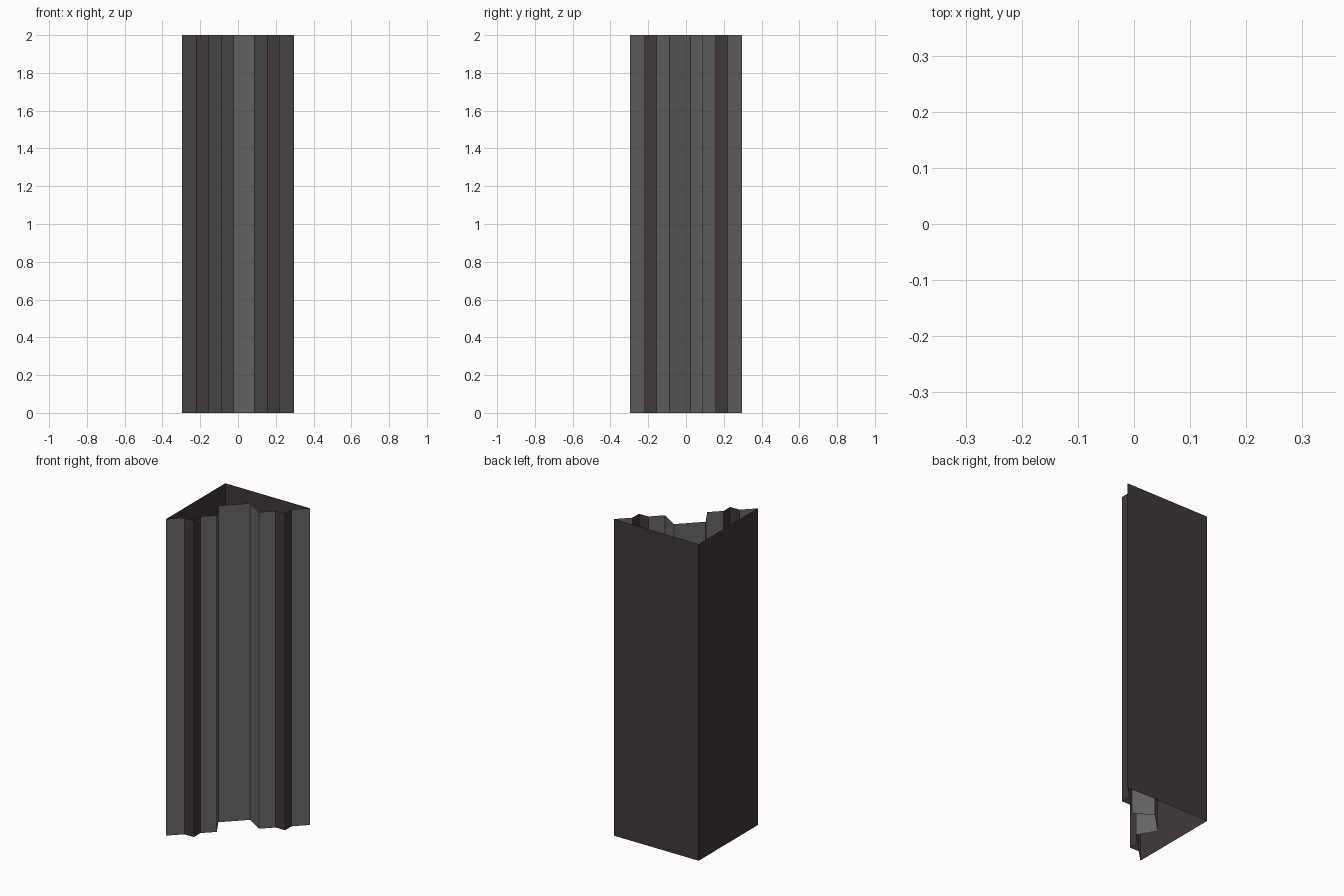
import bpy

if "Cube" in bpy.data.objects:
    bpy.data.objects.remove(bpy.data.objects["Cube"])

HEIGHT = 2.0
R = 0.296


def material(name, rgb):
    m = bpy.data.materials.new(name)
    m.diffuse_color = (*rgb, 1.0)
    m.use_nodes = True
    m.node_tree.nodes["Principled BSDF"].inputs["Base Color"].default_value = m.diffuse_color
    return m


GREY = material("grey panel", (0.13, 0.13, 0.13))
DARK = material("dark brown trim", (0.052, 0.041, 0.041))


def mirrored(path):
    """Reflect a plan path across the model's other diagonal, keeping its facing."""
    return [(-y, -x) for x, y in reversed(path)]


def strip(name, path, mat):
    """Open vertical wall following a plan path; faces right of travel."""
    n = len(path)
    verts = [(x, y, z) for z in (0.0, HEIGHT) for x, y in path]
    faces = [(i, i + 1, n + i + 1, n + i) for i in range(n - 1)]
    mesh = bpy.data.meshes.new(name)
    mesh.from_pydata(verts, [], faces)
    mesh.materials.append(mat)
    obj = bpy.data.objects.new(name, mesh)
    bpy.context.collection.objects.link(obj)
    return obj


# Half of the diagonal front: edge panel, V-shaped rib, inner panel with recess side
half = [
    ("edge_panel", [(-R, -R), (-0.22, -0.22)], GREY),
    ("rib", [(-0.22, -0.22), (-0.155, -0.22), (-0.155, -0.155)], DARK),
    ("inner_panel", [(-0.155, -0.155), (-0.087, -0.087), (-0.155, 0.025)], GREY),
]
for name, path, mat in half:
    strip("left_" + name, path, mat)
    strip("right_" + name, mirrored(path), mat)

# Back of the recess
strip("recess_back", [(-0.155, 0.025), (-0.025, 0.155)], GREY)

# Two plain walls meeting at the rear corner
strip("rear_walls", [(R, R), (-R, R), (-R, -R)], DARK)
